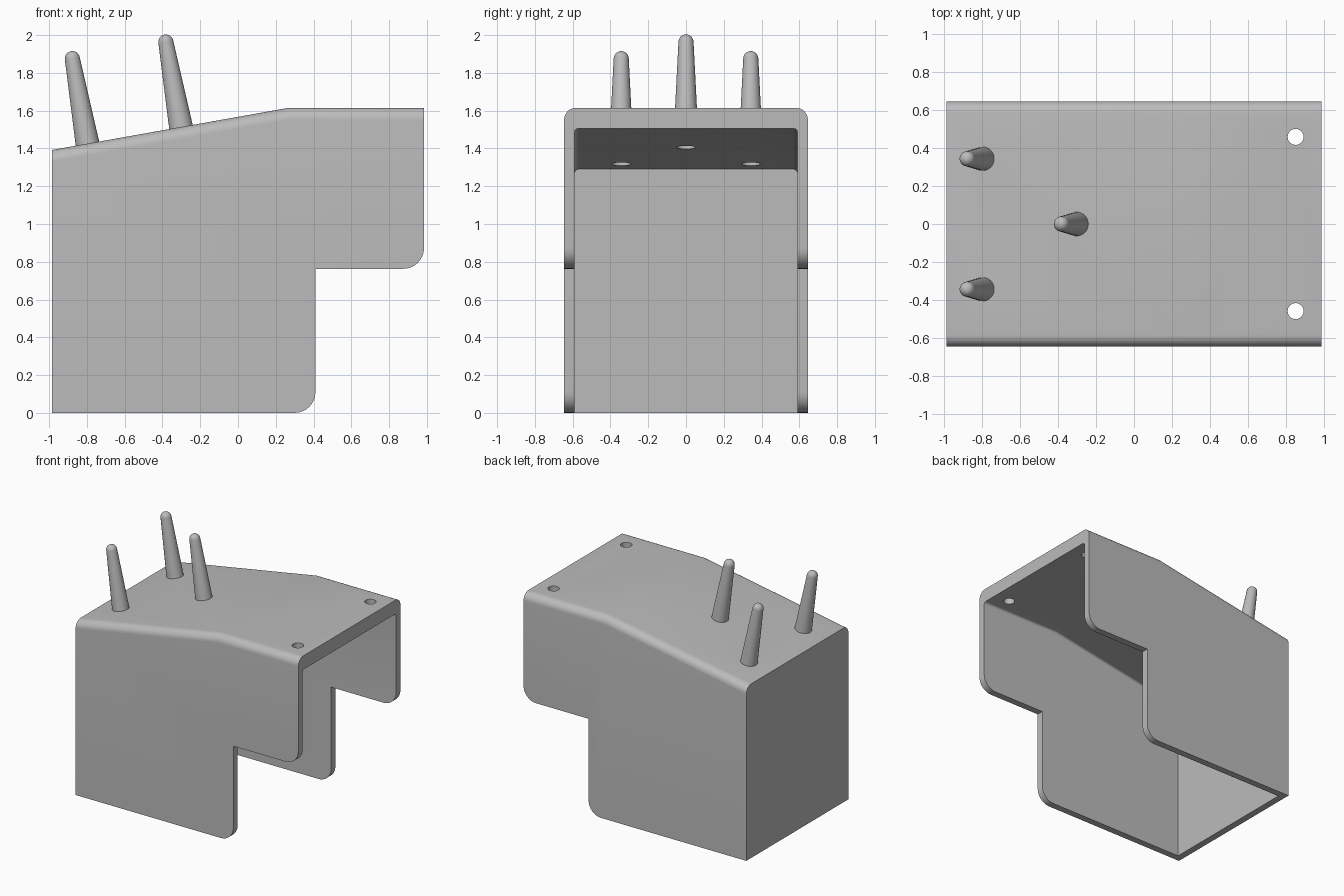
import bpy, bmesh, math
from mathutils import Matrix, Vector

if "Cube" in bpy.data.objects:
    bpy.data.objects.remove(bpy.data.objects["Cube"])

SLOPE = math.atan(0.178)
grey = bpy.data.materials.new("plain grey")
grey.diffuse_color = (0.5, 0.5, 0.5, 1)
grey.use_nodes = True
grey.node_tree.nodes["Principled BSDF"].inputs["Base Color"].default_value = grey.diffuse_color


def finish(bm, name):
    bmesh.ops.recalc_face_normals(bm, faces=bm.faces)
    mesh = bpy.data.meshes.new(name)
    bm.to_mesh(mesh)
    bm.free()
    ob = bpy.data.objects.new(name, mesh)
    bpy.context.collection.objects.link(ob)
    mesh.materials.append(grey)
    return ob


def select(ob):
    bpy.ops.object.select_all(action='DESELECT')
    ob.select_set(True)
    bpy.context.view_layer.objects.active = ob


def smooth(ob):
    select(ob)
    bpy.ops.object.shade_smooth_by_angle(angle=math.radians(30))


def corner(cx, cz, r, steps=8):
    """Lower right rounded corner, from bottom to side."""
    angles = [math.radians(-90 + 90 * i / steps) for i in range(steps + 1)]
    return [(cx + r * math.cos(a), cz + r * math.sin(a)) for a in angles]


def extruded(name, profile, half, top_z, radius):
    """Side profile extruded across y, with the long top edges rounded."""
    bm = bmesh.new()
    face = bm.faces.new([bm.verts.new((x, -half, z)) for x, z in profile])
    new = bmesh.ops.extrude_face_region(bm, geom=[face])["geom"]
    bmesh.ops.translate(bm, vec=(0, 2 * half, 0),
                        verts=[v for v in new if isinstance(v, bmesh.types.BMVert)])
    bmesh.ops.recalc_face_normals(bm, faces=bm.faces)
    edges = [e for e in bm.edges
             if all(v.co.z > top_z for v in e.verts)
             and abs(e.verts[0].co.y - e.verts[1].co.y) < 1e-4]
    bmesh.ops.bevel(bm, geom=edges, offset=radius, segments=8, profile=0.5,
                    affect='EDGES')
    return finish(bm, name)


def cylinder(name, radius, depth, loc, tilt=0):
    bm = bmesh.new()
    bmesh.ops.create_cone(bm, cap_ends=True, segments=32, radius1=radius,
                          radius2=radius, depth=depth,
                          matrix=Matrix.Translation(loc) @ Matrix.Rotation(tilt, 4, 'Y'))
    return finish(bm, name)


def cut(ob, cutter):
    cutter.hide_render = True
    mod = ob.modifiers.new("cut", 'BOOLEAN')
    mod.operation, mod.solver, mod.object = 'DIFFERENCE', 'EXACT', cutter
    select(ob)
    bpy.ops.object.modifier_apply(modifier=mod.name)
    bpy.data.objects.remove(cutter)


# Housing: stepped outer body, hollowed open to the bottom and the right
outer = ([(-0.985, 0)] + corner(0.30, 0.11, 0.11) + [(0.41, 0.763)]
         + corner(0.875, 0.873, 0.11)
         + [(0.985, 1.615), (0.268, 1.615), (-0.985, 1.392)])
housing = extruded("housing", outer, 0.645, 1.3, 0.062)
inner = [(-0.93, -0.2), (1.2, -0.2), (1.2, 1.505), (0.278, 1.505), (-0.93, 1.29)]
cut(housing, extruded("cavity_cutter", inner, 0.59, 1.2, 0.02))

# Screw holes near the open end
for y in (-0.458, 0.458):
    cut(housing, cylinder("screw_hole_cutter", 0.042, 0.5, (0.85, y, 1.56)))

# Tapered pegs square to the sloped roof, with a blind hole beneath each
axis = Vector((-math.sin(SLOPE), 0, math.cos(SLOPE)))
for i, (x, y) in enumerate([(-0.797, -0.343), (-0.797, 0.343), (-0.302, 0)]):
    base = Vector((x, y, 1.392 + (x + 0.985) * 0.178))
    cut(housing, cylinder("peg_hole_cutter", 0.05, 0.3, base - axis * 0.11, -SLOPE))
    bm = bmesh.new()
    outline = [(0, -0.02), (0.064, -0.02), (0.063, 0)]
    outline += [(0.04 * math.cos(a), 0.457 + 0.04 * math.sin(a))
                for a in [math.pi / 2 * k / 6 for k in range(7)]]
    verts = [bm.verts.new((r, 0, z)) for r, z in outline]
    edges = [bm.edges.new(pair) for pair in zip(verts, verts[1:])]
    bmesh.ops.spin(bm, geom=verts + edges, cent=(0, 0, 0), axis=(0, 0, 1),
                   angle=2 * math.pi, steps=32)
    bmesh.ops.remove_doubles(bm, verts=bm.verts, dist=1e-4)
    bm.transform(Matrix.Translation(base) @ Matrix.Rotation(-SLOPE, 4, 'Y'))
    smooth(finish(bm, f"peg_{i + 1}"))

smooth(housing)
